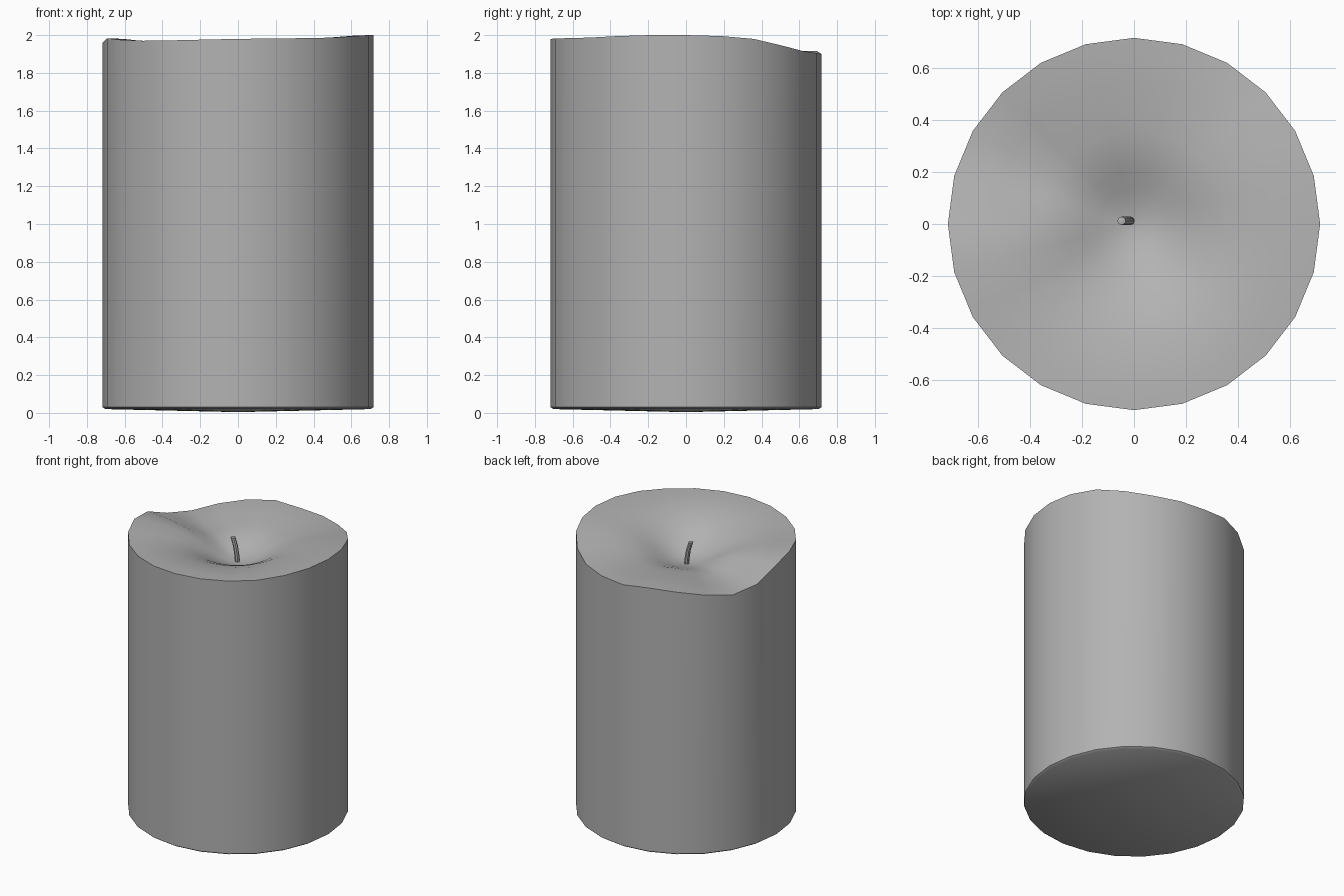
import bpy, bmesh, math

if "Cube" in bpy.data.objects:
    bpy.data.objects.remove(bpy.data.objects["Cube"])

SIDES, R, DIP = 24, 0.717, 1.785
# melted rim height every 15 degrees, starting at +x
RIM = [2.0, 1.995, 1.98, 1.945, 1.915, 1.905, 1.90, 1.917, 1.905, 1.88, 1.855, 1.885,
       1.96, 1.983, 1.975, 1.97, 1.972, 1.976, 1.98, 1.982, 1.984, 1.987, 1.995, 2.0]
MEAN = sum(RIM) / SIDES
# dish profile: radius fraction, height fraction between dip and rim
DISH = [(0.88, 0.985), (0.76, 0.94), (0.63, 0.86), (0.5, 0.74),
        (0.38, 0.57), (0.28, 0.37), (0.19, 0.19), (0.11, 0.07), (0.05, 0.02)]


def ring(bm, radius, height, n=SIDES, at=(0, 0)):
    return [bm.verts.new((at[0] + radius * math.cos(2 * math.pi * i / n),
                          at[1] + radius * math.sin(2 * math.pi * i / n),
                          height(i))) for i in range(n)]


def loft(bm, rings):
    for a, b in zip(rings, rings[1:]):
        n = len(a)
        for i in range(n):
            j = (i + 1) % n
            bm.faces.new((a[i], a[j], b[j], b[i]))


def fan(bm, loop, point):
    c = bm.verts.new(point)
    for i in range(len(loop)):
        bm.faces.new((loop[i], loop[(i + 1) % len(loop)], c))


grey = bpy.data.materials.new("dark_grey")
grey.diffuse_color = (0.45, 0.45, 0.45, 1)
grey.use_nodes = True
grey.node_tree.nodes["Principled BSDF"].inputs["Base Color"].default_value = grey.diffuse_color


def finish(bm, name, angle):
    bmesh.ops.recalc_face_normals(bm, faces=bm.faces)
    mesh = bpy.data.meshes.new(name)
    bm.to_mesh(mesh)
    bm.free()
    mesh.materials.append(grey)
    ob = bpy.data.objects.new(name, mesh)
    bpy.context.collection.objects.link(ob)
    bpy.ops.object.select_all(action='DESELECT')
    ob.select_set(True)
    bpy.context.view_layer.objects.active = ob
    bpy.ops.object.shade_smooth_by_angle(angle=math.radians(angle))


def dish_height(i, r, f):
    # the uneven rim fades to an even slope towards the wick
    k = min(1, r / 0.6)
    return DIP + (MEAN + (RIM[i] - MEAN) * k - DIP) * f


# wax body: shallow cone base, straight wall, melted dish on top
bm = bmesh.new()
rings = [ring(bm, R * 0.98, lambda i: 0.02), ring(bm, R, lambda i: 0.03),
         ring(bm, R, lambda i: RIM[i])]
for r, f in DISH:
    rings.append(ring(bm, R * r, lambda i, r=r, f=f: dish_height(i, r, f)))
loft(bm, rings)
fan(bm, rings[0], (0, 0, 0.004))
fan(bm, rings[-1], (0, 0, DIP))
finish(bm, "wax_body", 50)

# wick: thin bent stem leaning to the left
bm = bmesh.new()
path = [(-0.012, 1.75), (-0.016, 1.82), (-0.028, 1.89), (-0.048, 1.95)]
rings = [ring(bm, 0.016, lambda i, z=z: z, 8, (x, 0.012)) for x, z in path]
loft(bm, rings)
fan(bm, rings[0], (path[0][0], 0.012, path[0][1]))
fan(bm, rings[-1], (path[-1][0], 0.012, path[-1][1] + 0.004))
finish(bm, "wick", 40)
